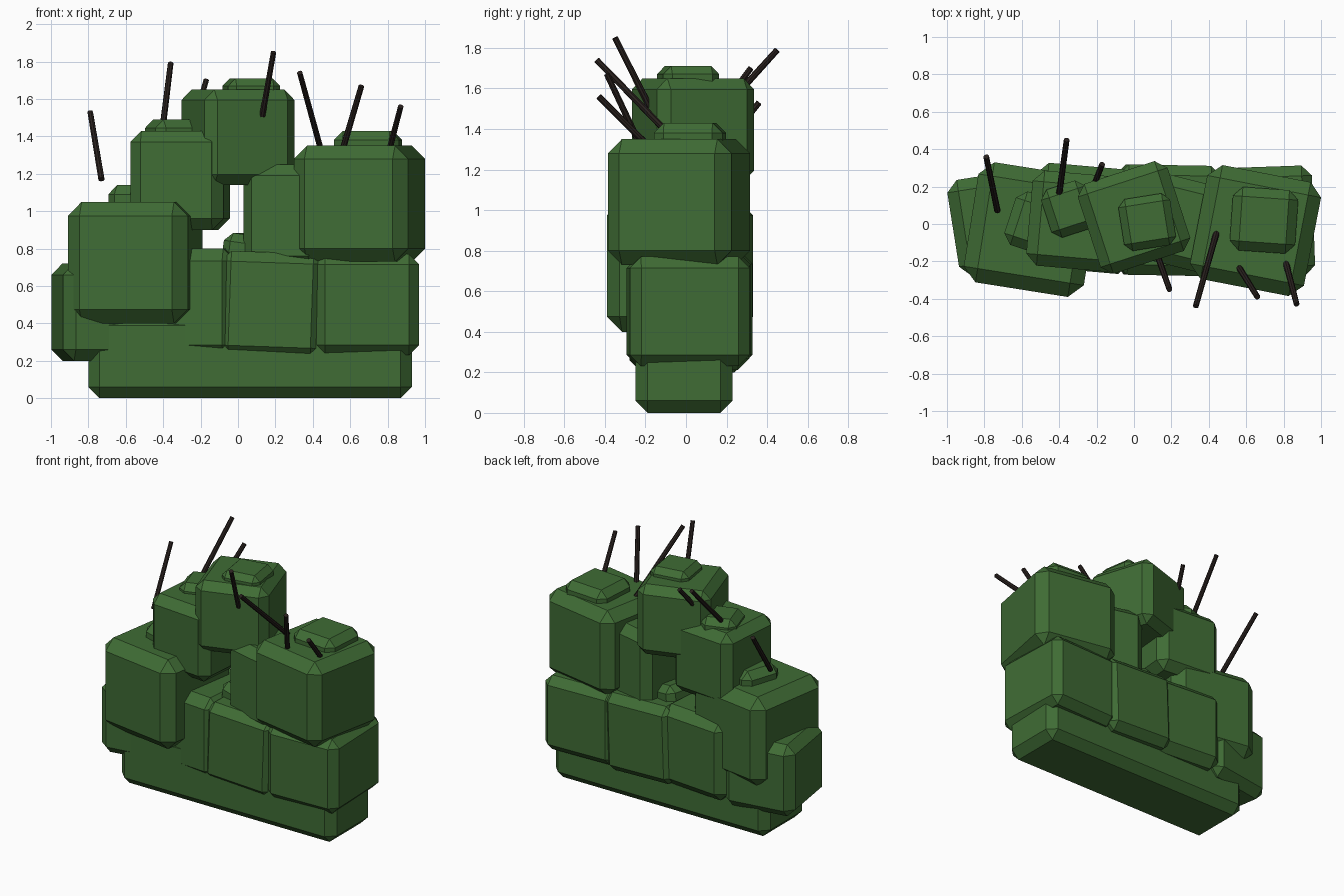
import bpy, bmesh
from math import radians
from mathutils import Vector

if "Cube" in bpy.data.objects:
    bpy.data.objects.remove(bpy.data.objects["Cube"])


def material(name, color):
    m = bpy.data.materials.new(name)
    m.diffuse_color = (*color, 1)
    m.use_nodes = True
    m.node_tree.nodes["Principled BSDF"].inputs["Base Color"].default_value = m.diffuse_color
    return m


LEAF = material("leaf_green", (0.05, 0.15, 0.035))
BARK = material("bark_brown", (0.022, 0.015, 0.013))


def finish(name, bm, mat):
    me = bpy.data.meshes.new(name)
    bm.to_mesh(me)
    bm.free()
    me.materials.append(mat)
    ob = bpy.data.objects.new(name, me)
    bpy.context.collection.objects.link(ob)
    return ob


def clump(name, x, y, z0, z1, w, d, turn=0, chamfer=0.07, tilt=0):
    """Chamfered leaf block standing between heights z0 and z1."""
    bm = bmesh.new()
    bmesh.ops.create_cube(bm, size=1)
    bmesh.ops.scale(bm, vec=(w, d, z1 - z0), verts=bm.verts)
    bmesh.ops.bevel(bm, geom=bm.edges[:], offset=chamfer, segments=1,
                    affect='EDGES', profile=0.5)
    ob = finish(name, bm, LEAF)
    ob.location = (x, y, (z0 + z1) / 2)
    ob.rotation_euler = (0, radians(tilt), radians(turn))


def twig(name, root, tip, radius=0.017):
    """Thin straight stick from root to tip."""
    a, b = Vector(root), Vector(tip)
    bm = bmesh.new()
    bmesh.ops.create_cone(bm, cap_ends=True, segments=8, radius1=radius,
                          radius2=radius * 0.9, depth=(b - a).length)
    ob = finish(name, bm, BARK)
    ob.location = (a + b) / 2
    ob.rotation_euler = (b - a).to_track_quat('Z', 'Y').to_euler()


# Long hedge base
clump("hedge_base", 0.065, -0.01, 0.0, 0.45, 1.73, 0.48, 0, 0.06)

# Lower row
clump("lower_clump_far_left", -0.71, 0.01, 0.20, 0.72, 0.52, 0.52, 9, 0.06)
clump("lower_clump_left", -0.27, 0.03, 0.22, 0.80, 0.55, 0.56, -5, 0.065)
clump("lower_clump_middle", 0.18, 0.02, 0.22, 0.78, 0.55, 0.59, -1, 0.055, 2)
clump("lower_clump_right", 0.68, 0.01, 0.23, 0.77, 0.56, 0.59, 2, 0.055)

# Upper blocks
clump("upper_clump_left", -0.55, -0.03, 0.40, 1.05, 0.65, 0.65, -9, 0.075)
clump("upper_clump_inner_left", -0.31, 0.015, 0.90, 1.43, 0.50, 0.51, -5, 0.06)
clump("upper_clump_top", 0.0, 0.035, 1.14, 1.65, 0.505, 0.505, 18, 0.055)
clump("upper_clump_inner_right", 0.28, 0.0, 0.70, 1.25, 0.43, 0.47, -14, 0.06)
clump("upper_clump_right", 0.65, -0.035, 0.73, 1.35, 0.62, 0.62, -11, 0.07)

# Small tufts on the block tops
clump("tuft_left", -0.52, 0.0, 0.98, 1.14, 0.30, 0.30, -18, 0.05)
clump("tuft_inner_left", -0.35, 0.08, 1.36, 1.49, 0.25, 0.27, 18, 0.045)
clump("tuft_top", 0.07, 0.01, 1.58, 1.71, 0.28, 0.28, 9, 0.04)
clump("tuft_right", 0.695, 0.02, 1.28, 1.43, 0.35, 0.34, -4, 0.05)
clump("tuft_middle", 0.09, 0.02, 0.72, 0.87, 0.30, 0.32, -12, 0.045, 8)

# Bare twigs
TWIGS = [
    ((-0.73, 0.07, 1.17), (-0.79, 0.36, 1.53)),
    ((-0.40, 0.16, 1.47), (-0.36, 0.45, 1.79)),
    ((-0.24, 0.14, 1.46), (-0.17, 0.32, 1.70)),
    ((0.13, -0.18, 1.51), (0.19, -0.35, 1.85)),
    ((0.44, -0.05, 1.34), (0.33, -0.44, 1.74)),
    ((0.56, -0.23, 1.33), (0.66, -0.39, 1.67)),
    ((0.81, -0.20, 1.33), (0.87, -0.43, 1.56)),
]
for i, (root, tip) in enumerate(TWIGS, 1):
    twig(f"twig_{i}", root, tip)
